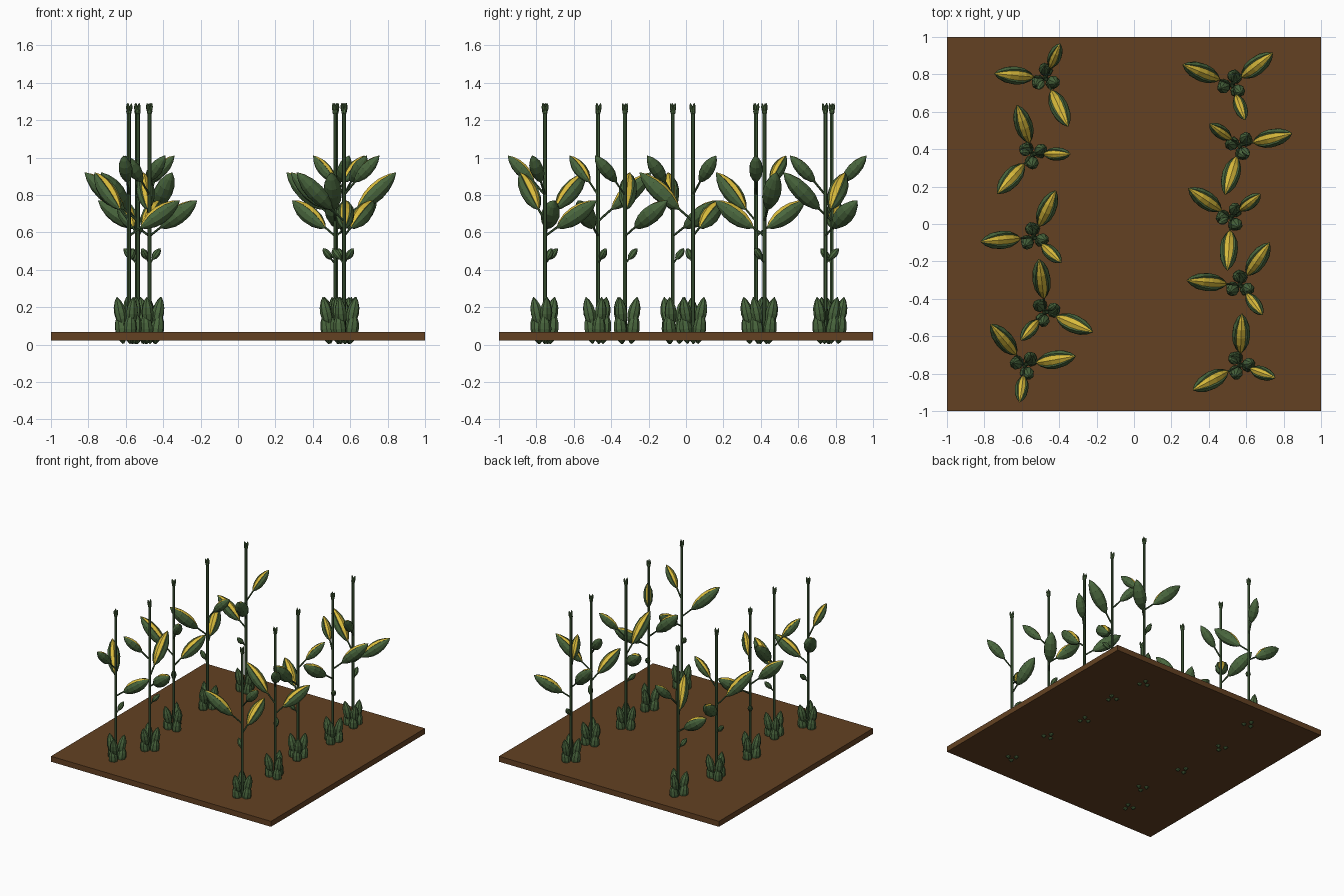
import bpy, bmesh, math
from mathutils import Vector, Matrix

if "Cube" in bpy.data.objects:
    bpy.data.objects.remove(bpy.data.objects["Cube"])


def material(name, rgb):
    m = bpy.data.materials.new(name)
    m.diffuse_color = (*rgb, 1)
    m.use_nodes = True
    m.node_tree.nodes["Principled BSDF"].inputs["Base Color"].default_value = m.diffuse_color
    return m


GREEN = material("leaf green", (0.068, 0.135, 0.048))
STALK = material("stalk green", (0.052, 0.105, 0.040))
YELLOW = material("corn yellow", (0.70, 0.50, 0.045))
SOIL = material("soil brown", (0.125, 0.053, 0.016))

# (distance along, relative radius) of a pointed husk
PROFILE = [(0, .12), (.1, .5), (.28, .88), (.48, 1), (.68, .88), (.87, .5), (1, .04)]
# cross-sections as (angle from the upper side, radius factor)
CLOSED = [(a, 1) for a in range(0, 360, 45)]
OPEN = [(-36, .84), (0, .93), (36, .84), (43, 1), (75, 1), (110, 1), (145, 1),
        (180, 1), (215, 1), (250, 1), (285, 1), (317, 1)]


def polar(r, deg, z):
    a = math.radians(deg)
    return Vector((r * math.cos(a), r * math.sin(a), z))


def loft(bm, a, b, radius, section=CLOSED, profile=PROFILE):
    """Sweep a cross-section from a to b; the open strip shows the corn."""
    d = (b - a).normalized()
    ref = Vector((0, 0, 1)) if abs(d.z) < .999 else Vector((1, 0, 0))
    u = (ref - d * ref.dot(d)).normalized()
    v = d.cross(u)
    rings = []
    for t, s in profile:
        ring = []
        for ang, f in section:
            w = math.radians(ang)
            ring.append(bm.verts.new(a.lerp(b, t) + (u * math.cos(w) + v * math.sin(w)) * radius * s * f))
        rings.append(ring)
    n = len(section)
    for lo, hi in zip(rings, rings[1:]):
        for i in range(n):
            j = (i + 1) % n
            f = bm.faces.new((lo[i], lo[j], hi[j], hi[i]))
            f.material_index = 1 if section is OPEN and i < 2 else 0
    bm.faces.new(rings[0][::-1])
    bm.faces.new(rings[-1])


def rod(bm, a, b, radius):
    loft(bm, a, b, radius, [(k * 60, 1) for k in range(6)], [(0, 1), (1, 1)])


def finish(bm, name, mats):
    bmesh.ops.recalc_face_normals(bm, faces=bm.faces)
    me = bpy.data.meshes.new(name)
    bm.to_mesh(me)
    bm.free()
    for m in mats:
        me.materials.append(m)
    return me


def place(name, me, x=0, y=0, deg=0):
    o = bpy.data.objects.new(name, me)
    o.location = (x, y, 0)
    o.rotation_euler.z = math.radians(deg)
    bpy.context.collection.objects.link(o)


# soil slab
bm = bmesh.new()
bmesh.ops.create_cube(bm, size=1, matrix=Matrix.Translation((0, 0, .045)) @ Matrix.Diagonal((2, 2, .045, 1)))
place("soil", finish(bm, "soil", [SOIL]))

# ears: direction, stalk height, base r/z, tip r/z, radius
EARS = [(0, .66, .075, .725, .285, .92, .05),
        (-120, .58, .065, .625, .275, .77, .05),
        (132, .80, .06, .87, .2, 1.01, .037)]

# stalk with the thin stems that carry the ears
bm = bmesh.new()
rod(bm, Vector((0, 0, .04)), Vector((0, 0, 1.25)), .0105)
for deg, z0, r1, z1, r2, z2, rad in EARS:
    rod(bm, Vector((0, 0, z0)), polar(r1 + .01, deg, z1 + .01), .006)
rod(bm, Vector((0, 0, .43)), polar(.03, -60, .467), .005)
stalk = finish(bm, "stalk", [STALK])

# husks opened on the upper side, plus one small closed bud
bm = bmesh.new()
for deg, z0, r1, z1, r2, z2, rad in EARS:
    loft(bm, polar(r1, deg, z1), polar(r2, deg, z2), rad, OPEN)
loft(bm, polar(.02, -60, .455), polar(.072, -60, .515), .02)
ears = finish(bm, "ears", [GREEN, YELLOW])

# base leaves in two tiers of three, their tips poking through the slab
bm = bmesh.new()
for k in range(3):
    deg = k * 120 + 30
    loft(bm, polar(.032, deg, .005), polar(.055, deg, .175), .036)
    loft(bm, polar(.03, deg + 10, .09), polar(.066, deg + 10, .255), .033)
base = finish(bm, "base_leaves", [GREEN])

# tassel on top
bm = bmesh.new()
loft(bm, Vector((0, 0, 1.225)), Vector((0, 0, 1.27)), .015)
for k in range(3):
    loft(bm, polar(.005, k * 120, 1.235), polar(.014, k * 120, 1.292), .009)
tassel = finish(bm, "tassel", [GREEN])

# two rows of plants: x, y, turn
PLANTS = [(-.473, .78, 295), (-.54, .374, 228), (-.535, -.07, 185), (-.473, -.47, 97), (-.583, -.754, 130),
          (.525, .745, 158), (.567, .42, 13), (.519, .037, 266), (.567, -.326, 175), (.567, -.754, 208)]
for i, (x, y, deg) in enumerate(PLANTS, 1):
    for name, me in (("stalk", stalk), ("ears", ears), ("base_leaves", base), ("tassel", tassel)):
        place(f"{name}_{i}", me, x, y, deg)
